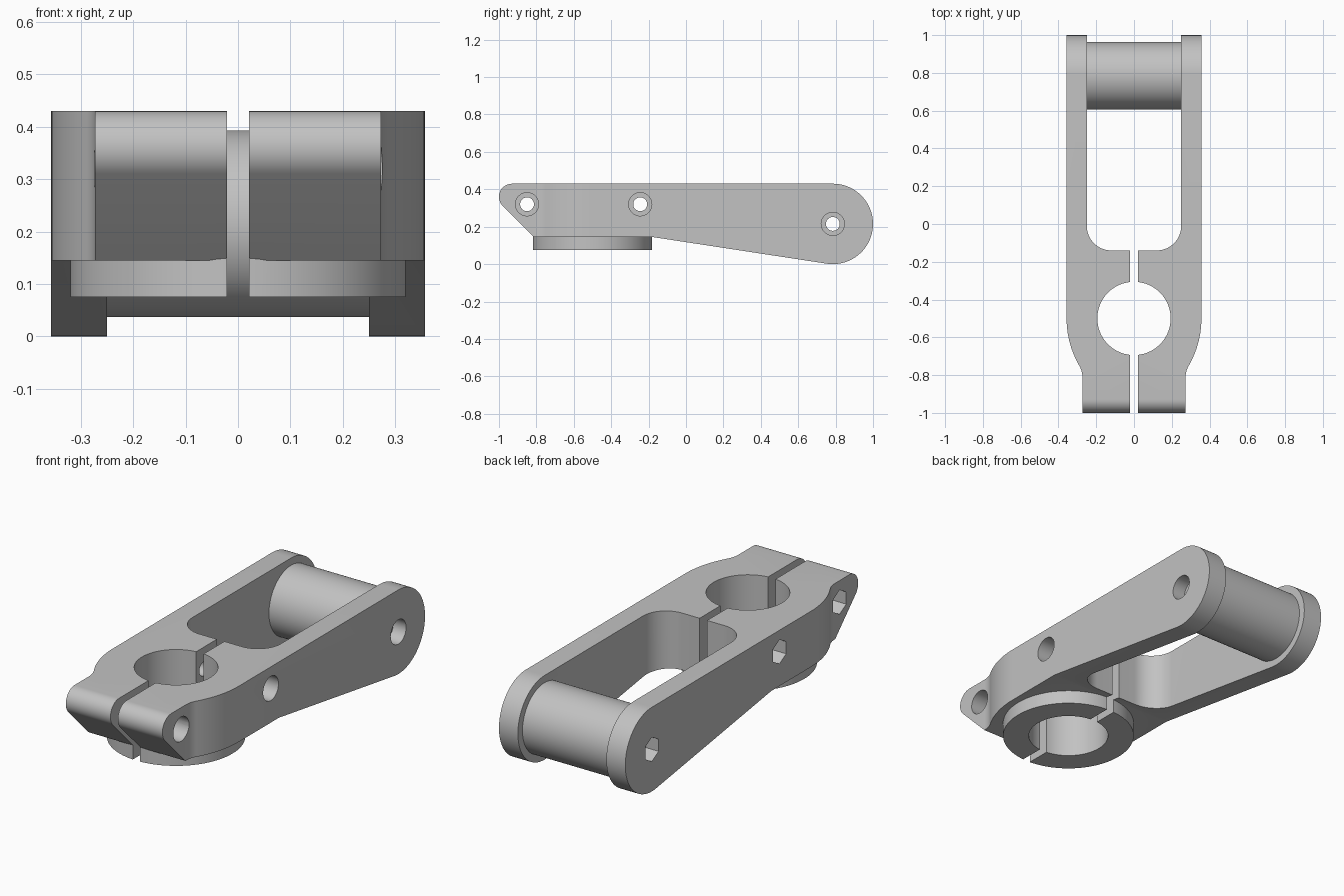
import bpy
import bmesh
from math import cos, sin, radians

if "Cube" in bpy.data.objects:
    bpy.data.objects.remove(bpy.data.objects["Cube"])

grey = bpy.data.materials.new("plain grey")
grey.use_nodes = True
grey.diffuse_color = (0.54, 0.54, 0.54, 1)
grey.node_tree.nodes["Principled BSDF"].inputs["Base Color"].default_value = (0.54, 0.54, 0.54, 1)

HALF_WIDTH = 0.357
PIVOT = (0.785, 0.215)                    # y, z of the barrel axis
BOLTS = [(-0.85, 0.32), (-0.245, 0.32)]   # y, z of the clamp bolts
BORE_Y = -0.5


def arc(center, r, start, end, n=16):
    angles = [radians(start + (end - start) * i / n) for i in range(n + 1)]
    return [(center[0] + r * cos(a), center[1] + r * sin(a)) for a in angles]


def circle(center, r, n=64, turn=0):
    return arc(center, r, turn, turn + 360, n)[:-1]


def prism(name, outline, axis, lo, hi):
    """Extrude an outline: (y, z) along x, or (x, y) along z."""
    bm = bmesh.new()
    place = (lambda p, t: (t, *p)) if axis == "x" else (lambda p, t: (*p, t))
    low = [bm.verts.new(place(p, lo)) for p in outline]
    high = [bm.verts.new(place(p, hi)) for p in outline]
    bm.faces.new(low)
    bm.faces.new(high)
    for i in range(len(outline)):
        j = (i + 1) % len(outline)
        bm.faces.new((low[i], low[j], high[j], high[i]))
    bmesh.ops.recalc_face_normals(bm, faces=bm.faces)
    mesh = bpy.data.meshes.new(name)
    bm.to_mesh(mesh)
    bm.free()
    mesh.materials.append(grey)
    obj = bpy.data.objects.new(name, mesh)
    bpy.context.collection.objects.link(obj)
    return obj


def activate(obj):
    bpy.ops.object.select_all(action="DESELECT")
    obj.select_set(True)
    bpy.context.view_layer.objects.active = obj


def combine(obj, tool, operation="DIFFERENCE"):
    mod = obj.modifiers.new("shape", "BOOLEAN")
    mod.operation, mod.object, mod.solver = operation, tool, "EXACT"
    activate(obj)
    bpy.ops.object.modifier_apply(modifier=mod.name)
    bpy.data.objects.remove(tool)


# Clamp body: side profile trimmed by the plan outline
side = (arc(PIVOT, 0.215, -98.7, 90, 40)
        + arc((-0.93, 0.36), 0.07, 90, 225)
        + [(-0.815, 0.145), (-0.18, 0.145)])
body = prism("clamp_arm", side, "x", -0.5, 0.5)
right_edge = ([(HALF_WIDTH, 1.2)]
              + arc((HALF_WIDTH - 0.5, BORE_Y), 0.5, 0, -30)
              + arc((0.4, -0.8135), 0.127, 150, 180)[1:]
              + [(0.273, -1.2)])
plan = right_edge + [(-x, y) for x, y in reversed(right_edge)]
combine(body, prism("plan_trim", plan, "z", -0.2, 0.7), "INTERSECT")

# Round boss under the clamp
combine(body, prism("boss", circle((0, BORE_Y), 0.32, 96), "z", 0.075, 0.2), "UNION")

# Fork opening, clamp bore and slit
fork = ([(0.25, 1.2), (-0.25, 1.2)]
        + arc((-0.12, -0.01), 0.13, 180, 270)
        + arc((0.12, -0.01), 0.13, 270, 360))
combine(body, prism("fork_opening", fork, "z", -0.2, 0.7))
combine(body, prism("bore", circle((0, BORE_Y), 0.194, 96), "z", -0.2, 0.7))
slit = [(-0.021, -1.2), (0.021, -1.2), (0.021, -0.05), (-0.021, -0.05)]
combine(body, prism("slit", slit, "z", -0.2, 0.7))

# Bolt holes with round head recesses on the left and hex nut recesses on the right
for center, floor in [(b, 0.17) for b in BOLTS] + [(PIVOT, 0.285)]:
    combine(body, prism("bolt_hole", circle(center, 0.037, 32), "x", -0.6, 0.6))
    combine(body, prism("head_recess", circle(center, 0.062, 40), "x", floor, 0.6))
    combine(body, prism("nut_recess", circle(center, 0.062, 6, 30), "x", -0.6, -floor))

# Barrel between the fork arms
barrel = prism("pivot_barrel", circle(PIVOT, 0.178, 80), "x", -0.25, 0.25)
combine(barrel, prism("barrel_hole", circle(PIVOT, 0.037, 32), "x", -0.6, 0.6))

for obj in (body, barrel):
    activate(obj)
    bpy.ops.object.shade_smooth_by_angle(angle=radians(25))
